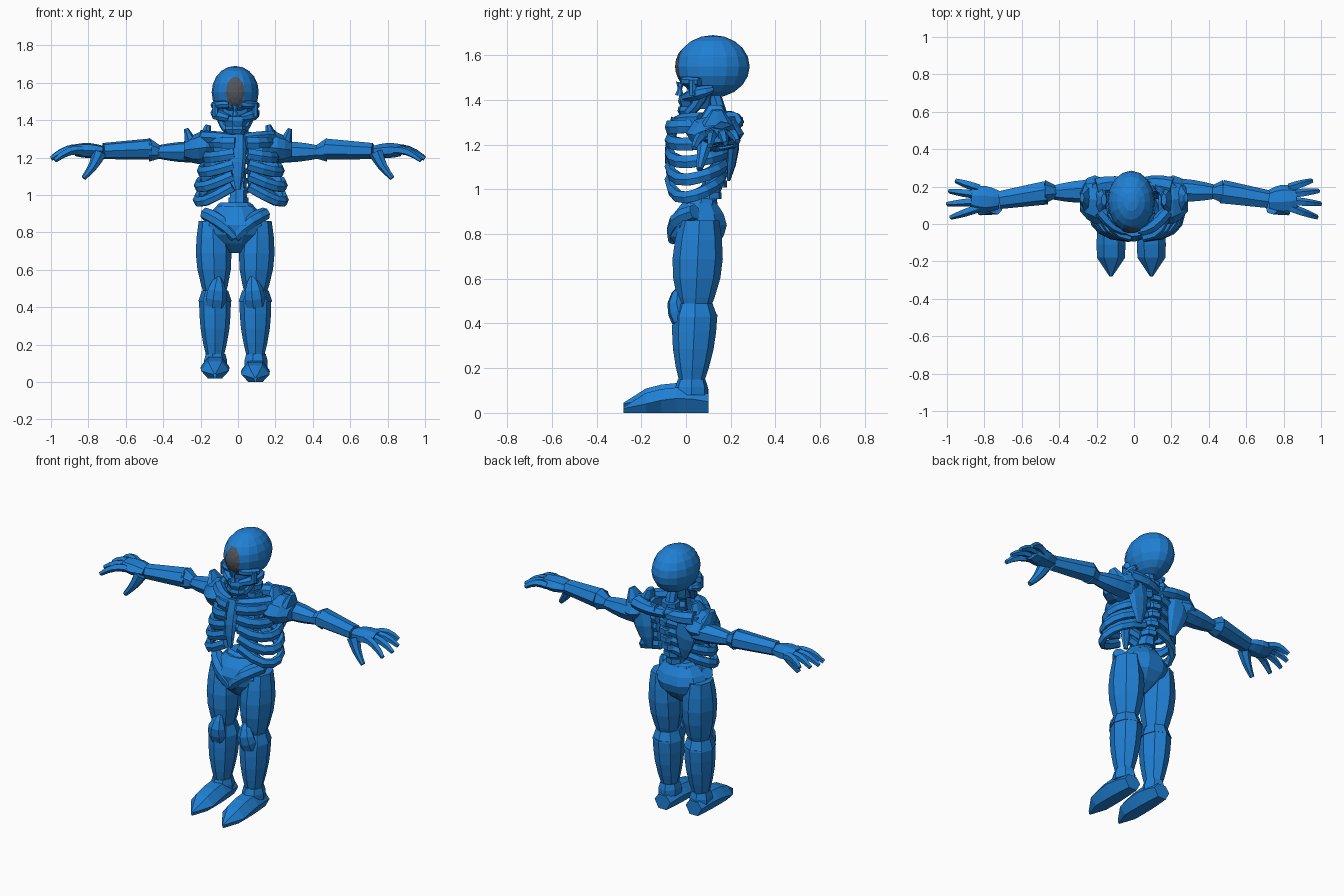
import bpy, bmesh, math
from mathutils import Vector, Matrix

cube = bpy.data.objects.get("Cube")
if cube:
    bpy.data.objects.remove(cube)


def make_material(name, color):
    mat = bpy.data.materials.new(name)
    mat.use_nodes = True
    mat.diffuse_color = (*color, 1)
    shader = mat.node_tree.nodes["Principled BSDF"]
    shader.inputs["Base Color"].default_value = (*color, 1)
    return mat


BLUE = make_material("bone_blue", (.014, .215, .66))
GREY = make_material("forehead_grey", (.08, .09, .11))
X, Y, Z = Vector((1, 0, 0)), Vector((0, 1, 0)), Vector((0, 0, 1))
MID = -.015  # centre line of head, pelvis and legs


def finish(name, bm, material=BLUE):
    bmesh.ops.recalc_face_normals(bm, faces=bm.faces)
    mesh = bpy.data.meshes.new(name)
    bm.to_mesh(mesh)
    bm.free()
    mesh.materials.append(material)
    obj = bpy.data.objects.new(name, mesh)
    bpy.context.collection.objects.link(obj)


def skin(name, points, widths, depths, sides=7, axis=None, floor=None):
    """Skin elliptical rings along a path; a floor flattens the underside."""
    bm = bmesh.new()
    loops = []
    last = len(points) - 1
    travel = (points[last] - points[0]).normalized()
    ref = Y if abs(travel.z) > abs(travel.x) + abs(travel.y) else Z
    for i, (point, width, depth) in enumerate(zip(points, widths, depths)):
        along = axis or (points[min(i + 1, last)] - points[max(i - 1, 0)]).normalized()
        across = ref.cross(along).normalized()
        up = along.cross(across)
        loop = []
        for k in range(sides):
            angle = math.tau * k / sides
            co = point + across * width * math.cos(angle) + up * depth * math.sin(angle)
            if floor is not None and math.sin(angle) < -.1:
                co.z = floor
            loop.append(bm.verts.new(co))
        loops.append(loop)
    for low, high in zip(loops, loops[1:]):
        for k in range(sides):
            j = (k + 1) % sides
            bm.faces.new((low[k], low[j], high[j], high[k]))
    bm.faces.new(loops[0])
    bm.faces.new(loops[-1])
    finish(name, bm)


def bone(name, start, end, r_start, r_end, swell=0, flat=1, bend=None, steps=4, **options):
    """Tapered limb between two points, swelling and bending in the middle."""
    start, end = Vector(start), Vector(end)
    points, radii = [], []
    for i in range(steps + 1):
        f = i / steps
        arch = math.sin(math.pi * f)
        points.append(start.lerp(end, f) + (bend or Vector()) * arch)
        radii.append(r_start + (r_end - r_start) * f + swell * arch)
    skin(name, points, radii, [r * flat for r in radii], **options)


def mirrored(point, side, centre):
    return Vector((centre + side * point[0], point[1], point[2]))


def pair(name, start, end, *radii, centre=0, bend=None, **options):
    """The same bone on the left and the right."""
    for label, side in (("left_", 1), ("right_", -1)):
        bone(label + name, mirrored(start, side, centre), mirrored(end, side, centre), *radii,
             bend=mirrored(bend, side, 0) if bend else None, **options)


# Skull
SKULL, RADII = Vector((MID, .12, 1.55)), Vector((.126, .165, .14))
bm = bmesh.new()
placing = Matrix.Translation(SKULL) @ Matrix.Diagonal((*RADII, 1))
bmesh.ops.create_uvsphere(bm, u_segments=16, v_segments=10, radius=1, matrix=placing)
finish("cranium", bm)

# Thin forehead inlay following the cranium
bm = bmesh.new()
hub = bm.verts.new(SKULL - Y * (RADII.y + .004))
inner = [hub] * 10
for size in (.35, .7, 1):
    outer = []
    for k in range(10):
        angle = math.tau * k / 10
        u, w = .4 * size * math.cos(angle), .6 * size * math.sin(angle)
        ball = Vector((u, -math.sqrt(1 - u * u - w * w), w))
        outer.append(bm.verts.new(SKULL + ball * RADII - Y * .004))
    for k in range(10):
        j = (k + 1) % 10
        corners = dict.fromkeys((inner[k], outer[k], outer[j], inner[j]))
        bm.faces.new(list(corners))
    inner = outer
finish("forehead_inlay", bm, GREY)

# Face bones, leaving open eye sockets and nose
bone("face_core", (MID, .065, 1.36), (MID, .07, 1.5), .065, .105, flat=.7, sides=8)
bone("upper_jaw", (MID, .02, 1.37), (MID, .02, 1.42), .055, .06, .01, flat=.85, steps=2, axis=Z)
bone("nose_bridge", (MID, -.025, 1.48), (MID, -.03, 1.42), .02, .02, -.01, steps=2)
bone("chin", (MID, .005, 1.33), (MID, .01, 1.37), .045, .06, .01, flat=.75, steps=2, axis=Z)
pair("brow", (.035, -.005, 1.485), (.115, .06, 1.48), .022, .02, bend=-Y * .02, centre=MID)
pair("cheekbone", (.03, -.01, 1.41), (.1, .12, 1.45), .018, .015, .014, bend=X * .035, centre=MID)
pair("eye_corner", (.105, .03, 1.42), (.105, .03, 1.49), .018, .018, steps=1, centre=MID)
pair("jaw_branch", (.04, .01, 1.345), (.08, .08, 1.44), .022, .03, bend=-Z * .015, centre=MID)

# Spine and waist
bone("spine_core", (0, .07, .92), (0, .12, 1.44), .05, .03, bend=Y * .07, steps=6)
for i in range(8):
    f = (i + 1) / 10
    middle = Vector((0, .08 + .04 * f + .07 * math.sin(math.pi * f), .92 + .52 * f))
    bone("vertebra_%d" % i, middle - Z * .015, middle + Z * .015, .055, .055, steps=1)
bone("waist", (MID, .06, .91), (MID, .07, .96), .085, .08, .02, flat=.75, axis=Z, sides=8)

# Rib cage: sloping arcs from spine to breastbone, wider and shallower lower down
for label, side in (("left", 1), ("right", -1)):
    for i in range(5):
        f = i / 4
        reach = .16 + .075 * math.sin(f * math.pi / 2)
        back, front = 1.31 - .24 * f, 1.28 - .23 * f
        depth = .15 - .03 * f
        path = []
        for k in range(9):
            g = k / 8
            angle = math.radians(6 + 168 * g)
            arch = math.sin(angle)
            height = back + (front - back) * g - (.01 + .04 * f) * arch - .05 * f * math.sin(math.pi * g * g)
            arc = (reach * arch ** .75, depth - .075 + depth * math.cos(angle), height)
            path.append(mirrored(arc, side, -MID))
        skin("%s_rib_%d" % (label, i), path, [.022] * 9, [.034 - .004 * f] * 9, sides=6)
bone("breastbone", (0, -.075, 1.03), (0, -.045, 1.32), .015, .045, .01, flat=.5, bend=-Y * .015)
pair("collarbone", (.02, -.04, 1.3), (.18, .07, 1.31), .025, .035, .005, bend=-Y * .025)
pair("upper_back", (0, .19, 1.29), (.2, .2, 1.31), .04, .05, flat=.8, bend=Y * .02)
pair("shoulder_blade", (.12, .19, 1.04), (.17, .2, 1.33), .02, .06, .03, flat=.4, bend=Y * .015)

# Shoulder pads with two upright spikes
pair("shoulder_pad", (.13, .12, 1.26), (.29, .14, 1.24), .09, .07, .05, flat=.65, axis=X, sides=8)
pair("inner_spike", (.19, .13, 1.25), (.16, .13, 1.375), .055, .015, flat=2.2, steps=2)
pair("outer_spike", (.24, .14, 1.24), (.278, .14, 1.355), .05, .012, flat=2.2, steps=2)

# Arms
SHOULDER, ELBOW = Vector((.2, .18, 1.23)), Vector((.43, .17, 1.23))
WRIST, KNUCKLES = Vector((.72, .13, 1.235)), Vector((.87, .14, 1.24))
pair("upper_arm", SHOULDER, ELBOW, .065, .04, .008, flat=.9)
pair("elbow_guard", ELBOW - X * .015, ELBOW + X * .045 + Z * .012, .035, .065, steps=1, axis=X)
pair("forearm", ELBOW + X * .04 + Z * .015, WRIST, .066, .05, flat=.88)
pair("palm", WRIST, KNUCKLES, .05, .06, .02, flat=.55)
pair("thumb", (.74, .09, 1.225), (.825, .06, 1.09), .04, .014, bend=-X * .01)
for i in range(4):
    # Fingers fan out and droop
    fan = math.radians(24 * i - 35)
    heading = Vector((math.cos(fan), math.sin(fan), 0))
    root = KNUCKLES - X * .04 + Y * (i - 1.5) * .035
    tip = KNUCKLES - X * .04 + heading * (.182 - .01 * i) + Z * (.01 * i - .055)
    pair("finger_%d" % i, root, tip, .024, .013, .004, bend=Z * .02, sides=5)

# Pelvis
bone("pelvis", (MID, .06, .94), (MID, .04, .69), .1, .03, .105, flat=.8, axis=Z, sides=10, steps=5)
pair("hip_crest", (.16, .04, .9), (0, -.055, .77), .035, .025, .01, bend=Z * .02 - Y * .03, centre=MID)

# Legs
HIP, KNEE = Vector((.12, .06, .86)), Vector((.108, .04, .43))
ANKLE = Vector((.108, .025, .13))
pair("thigh", HIP, KNEE, .075, .045, .034, flat=1.18, sides=8, axis=Z, steps=5, centre=MID)
pair("knee_cap", (.108, -.02, .41), (.09, -.025, .57), .055, .01, .02, flat=.8, bend=-Y * .02, centre=MID)
pair("shin", ANKLE, KNEE + Z * .01, .045, .085, .012, flat=1.18, sides=8, axis=Z, centre=MID)
pair("shin_collar", KNEE, KNEE + Z * .06, .09, .07, flat=1.12, steps=1, sides=8, axis=Z, centre=MID)
pair("ankle", ANKLE - Z * .05, ANKLE + Z * .02, .065, .055, .005, flat=1.15, steps=2, axis=Z, centre=MID)

# Pointed feet, the right one standing slightly higher
for label, side, ground in (("left", 1, 0), ("right", -1, .02)):
    heel, ball, toe = (mirrored((.108, y, z + ground), side, MID)
                       for y, z in ((.1, .05), (-.18, .04), (-.28, .02)))
    options = dict(flat=.75, sides=6, axis=-Y, floor=ground)
    bone(label + "_foot", heel, ball, .055, .075, .01, bend=Z * .02, **options)
    bone(label + "_toe", ball, toe, .075, .008, steps=1, **options)
